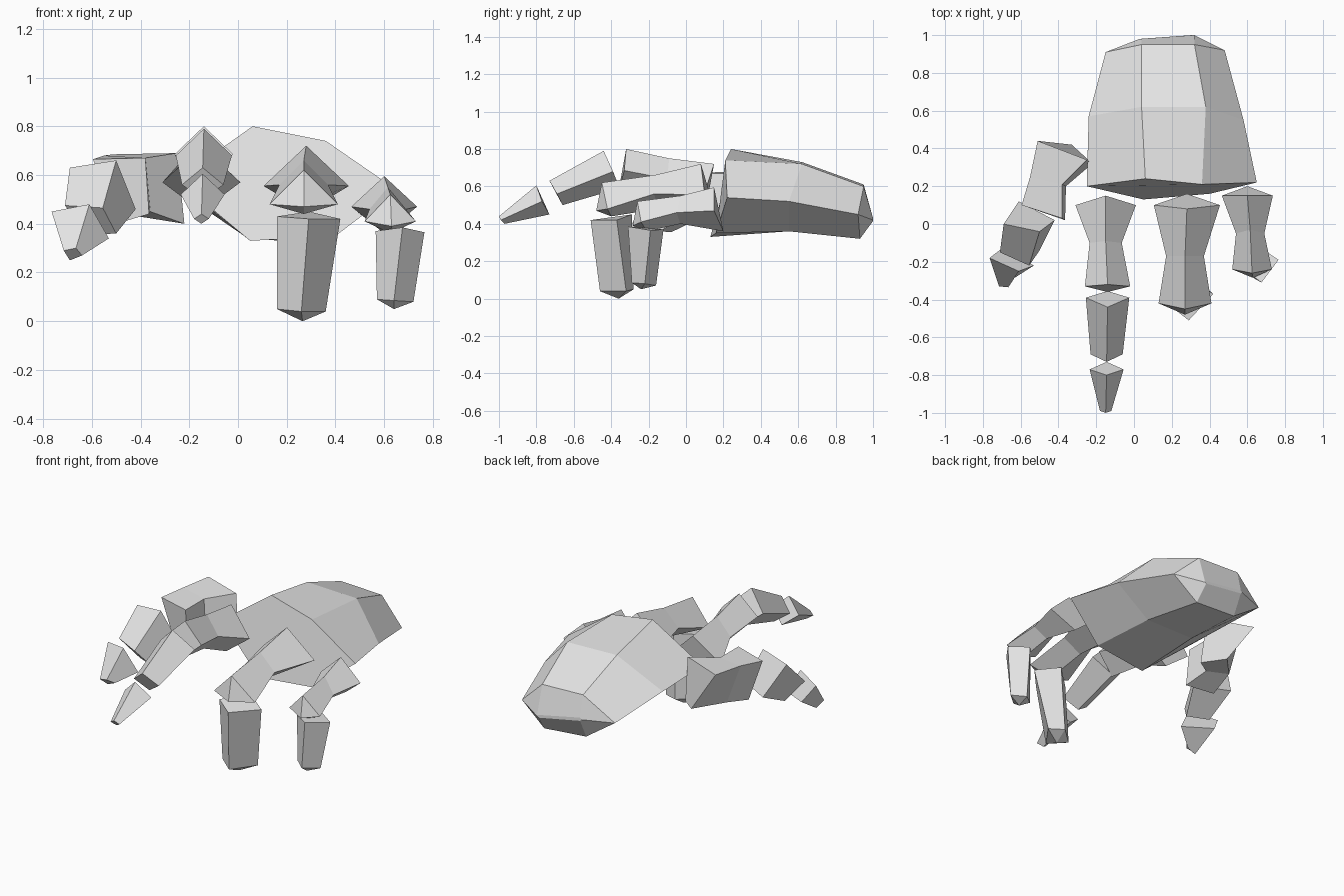
import bpy, bmesh

skin = bpy.data.materials.new("pale grey")
skin.diffuse_color = (0.8, 0.8, 0.8, 1)


def loft(name, rings, tip=None):
    """Skin a row of equal rings; the last ring closes flat or on a tip."""
    bm = bmesh.new()
    rows = [[bm.verts.new(p) for p in r] for r in rings]
    n = len(rows[0])
    for a, b in zip(rows, rows[1:]):
        for i in range(n):
            j = (i + 1) % n
            bm.faces.new((a[i], a[j], b[j], b[i]))
    bm.faces.new(rows[0])
    if tip:
        t = bm.verts.new(tip)
        for i in range(n):
            bm.faces.new((rows[-1][i], rows[-1][(i + 1) % n], t))
    else:
        bm.faces.new(rows[-1])
    bmesh.ops.recalc_face_normals(bm, faces=bm.faces)
    me = bpy.data.meshes.new(name)
    bm.to_mesh(me)
    bm.free()
    me.materials.append(skin)
    ob = bpy.data.objects.new(name, me)
    bpy.context.collection.objects.link(ob)
    return ob


def diamond(cx, hw, top, side, bottom):
    """Four-sided finger section: top, right, bottom, left, given as (y, z)."""
    return [(cx, *top), (cx + hw, *side), (cx, *bottom), (cx - hw, *side)]


# back of the hand: six-sided, tapering to the wrist
loft("palm", [
    [(0.06, 0.24, 0.80), (0.36, 0.21, 0.74), (0.65, 0.22, 0.54),
     (0.40, 0.16, 0.35), (0.05, 0.13, 0.33), (-0.25, 0.20, 0.58)],
    [(0.04, 0.62, 0.73), (0.38, 0.62, 0.72), (0.58, 0.55, 0.52),
     (0.36, 0.55, 0.36), (0.04, 0.55, 0.36), (-0.24, 0.57, 0.56)],
    [(0.04, 0.95, 0.61), (0.32, 0.95, 0.60), (0.48, 0.92, 0.45),
     (0.32, 0.93, 0.32), (0.04, 0.92, 0.34), (-0.15, 0.91, 0.47)],
    [(0.04, 0.98, 0.48), (0.32, 1.00, 0.43), (0.32, 1.00, 0.42),
     (0.31, 1.00, 0.415), (0.04, 0.98, 0.46), (0.03, 0.98, 0.47)],
])

# index finger, stretched forward in three segments
loft("index_base", [
    diamond(-0.15, 0.16, (0.15, 0.72), (0.10, 0.57), (0.10, 0.45)),
    diamond(-0.15, 0.085, (-0.09, 0.75), (-0.10, 0.64), (-0.12, 0.55)),
    diamond(-0.14, 0.12, (-0.32, 0.80), (-0.33, 0.685), (-0.36, 0.58)),
])
loft("index_middle", [
    diamond(-0.14, 0.115, (-0.44, 0.79), (-0.39, 0.68), (-0.355, 0.59)),
    diamond(-0.145, 0.085, (-0.73, 0.63), (-0.69, 0.56), (-0.66, 0.50)),
])
loft("index_tip", [
    diamond(-0.145, 0.09, (-0.80, 0.605), (-0.77, 0.52), (-0.73, 0.45)),
    diamond(-0.15, 0.03, (-1.00, 0.44), (-0.99, 0.42), (-0.97, 0.40)),
])

# ring finger, bent down to the ground
loft("ring_base", [
    diamond(0.28, 0.175, (0.08, 0.72), (0.10, 0.555), (0.16, 0.45)),
    diamond(0.27, 0.10, (-0.17, 0.66), (-0.17, 0.56), (-0.15, 0.48)),
    diamond(0.27, 0.14, (-0.45, 0.62), (-0.42, 0.48), (-0.40, 0.44)),
], tip=(0.27, -0.48, 0.47))
loft("ring_tip", [
    [(0.29, -0.51, 0.42), (0.42, -0.37, 0.42), (0.29, -0.29, 0.45), (0.16, -0.41, 0.43)],
    [(0.26, -0.46, 0.04), (0.36, -0.32, 0.04), (0.27, -0.28, 0.05), (0.16, -0.38, 0.05)],
], tip=(0.265, -0.36, 0.0))

# little finger, bent down
loft("little_base", [
    diamond(0.60, 0.135, (0.15, 0.595), (0.15, 0.47), (0.20, 0.36)),
    diamond(0.615, 0.075, (-0.03, 0.55), (-0.05, 0.46), (-0.03, 0.40)),
    diamond(0.625, 0.105, (-0.26, 0.52), (-0.24, 0.41), (-0.21, 0.36)),
], tip=(0.63, -0.285, 0.39))
loft("little_tip", [
    [(0.675, -0.31, 0.385), (0.765, -0.19, 0.365), (0.66, -0.12, 0.37), (0.565, -0.23, 0.37)],
    [(0.64, -0.29, 0.085), (0.72, -0.22, 0.08), (0.65, -0.16, 0.07), (0.57, -0.23, 0.09)],
], tip=(0.64, -0.24, 0.05))

# thumb, spread to the side: rings run top left, top right, low right, low left
loft("thumb_base", [
    [(-0.51, 0.44, 0.685), (-0.25, 0.34, 0.69), (-0.22, 0.32, 0.40), (-0.33, 0.42, 0.42)],
    [(-0.55, 0.25, 0.68), (-0.38, 0.21, 0.67), (-0.36, 0.20, 0.45), (-0.47, 0.27, 0.44)],
    [(-0.595, 0.10, 0.665), (-0.38, 0.03, 0.67), (-0.365, 0.02, 0.44), (-0.50, 0.10, 0.40)],
])
loft("thumb_middle", [
    [(-0.69, 0.00, 0.63), (-0.50, -0.04, 0.66), (-0.42, 0.02, 0.46), (-0.61, 0.12, 0.45)],
    [(-0.71, -0.15, 0.475), (-0.555, -0.22, 0.465), (-0.50, -0.14, 0.36), (-0.62, -0.08, 0.355)],
])
loft("thumb_tip", [
    [(-0.765, -0.18, 0.45), (-0.61, -0.25, 0.48), (-0.53, -0.22, 0.34), (-0.70, -0.13, 0.35)],
    [(-0.715, -0.33, 0.29), (-0.665, -0.335, 0.30), (-0.64, -0.29, 0.27), (-0.69, -0.29, 0.25)],
])
